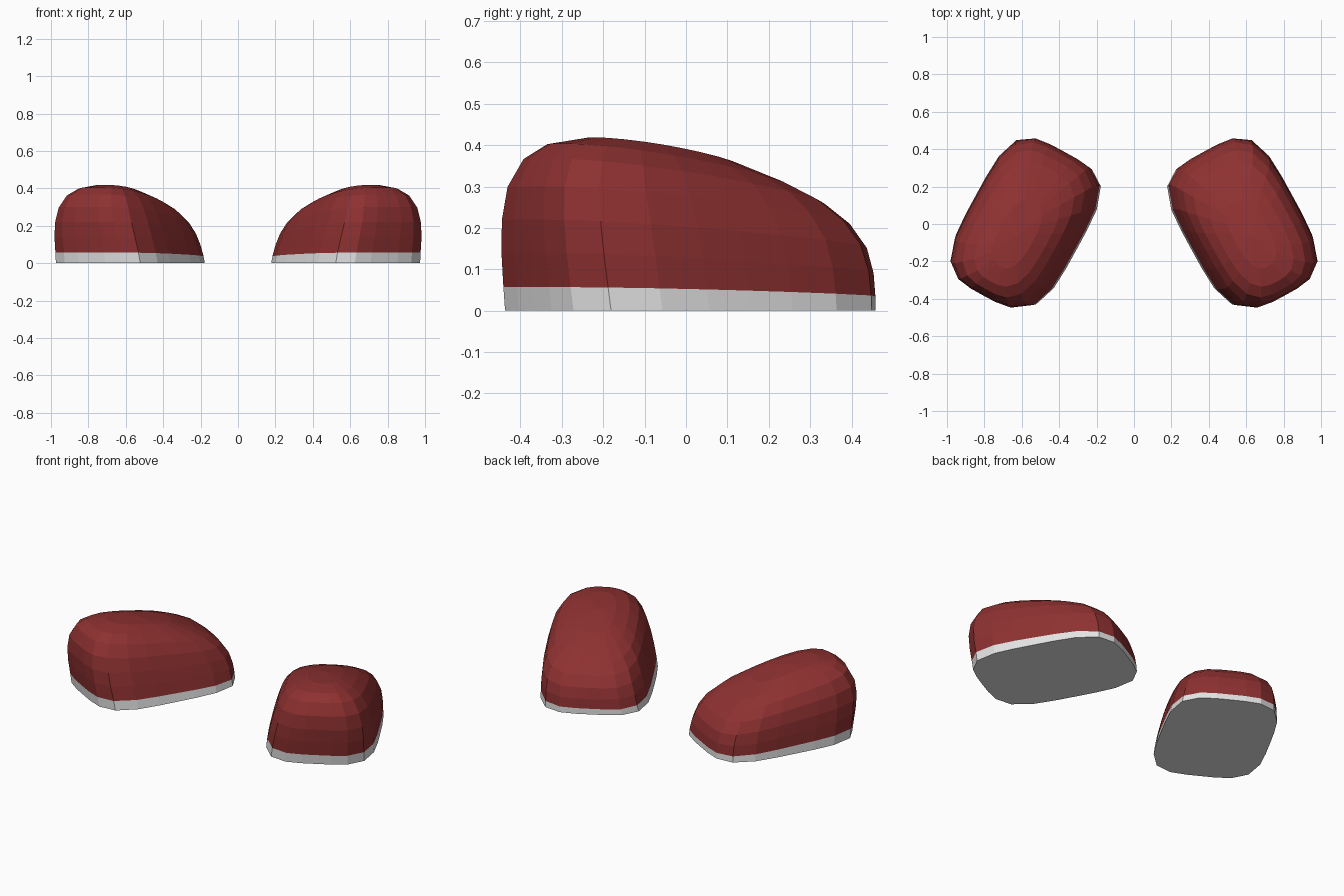
import bpy
import bmesh
import math

if "Cube" in bpy.data.objects:
    bpy.data.objects.remove(bpy.data.objects["Cube"])

SEGMENTS = 24
CENTRE = (0.588, 0.0)
TURN = math.radians(28.7)      # each shoe is turned toe-inward

# Cross-section rings, bottom to top:
# heel position, heel height, toe position, toe height, half width, side shift, corner squareness, crown
RINGS = [
    (-0.412, 0.000, 0.442, 0.000, 0.306, -0.006, 4.0, 0.0),
    (-0.420, 0.057, 0.442, 0.034, 0.301, -0.003, 4.0, 0.003),
    (-0.432, 0.140, 0.436, 0.090, 0.292, 0.004, 4.0, 0.005),
    (-0.440, 0.220, 0.420, 0.150, 0.280, 0.010, 3.8, 0.007),
    (-0.434, 0.300, 0.380, 0.208, 0.258, 0.012, 3.6, 0.010),
    (-0.404, 0.368, 0.325, 0.255, 0.220, 0.012, 3.3, 0.012),
    (-0.355, 0.404, 0.250, 0.297, 0.168, 0.010, 3.0, 0.012),
    (-0.260, 0.419, 0.130, 0.350, 0.095, 0.008, 2.6, 0.008),
]
TOP = (-0.07, 0.005, 0.402)


def place(u, v, z):
    """Turn length/width coordinates into position on the ground."""
    s, c = math.sin(TURN), math.cos(TURN)
    return (CENTRE[0] - s * u + c * v, CENTRE[1] + c * u + s * v, z)


def ring_points(ring):
    heel, heel_z, toe, toe_z, width, shift, power, crown = ring
    points = []
    for i in range(SEGMENTS):
        a = 2 * math.pi * i / SEGMENTS
        c, s = math.cos(a), math.sin(a)
        r = (abs(c) ** power + abs(s) ** power) ** (-1 / power)
        t = r * s
        u = (heel + toe) / 2 + (toe - heel) / 2 * t
        z = heel_z + (toe_z - heel_z) * (t + 1) / 2 + crown * (1 - t * t)
        points.append(place(u, width * r * c + shift, z))
    return points


def loft(name, rings, mat, cap_bottom=False, top=None):
    bm = bmesh.new()
    loops = [[bm.verts.new(p) for p in ring_points(r)] for r in rings]
    for lo, hi in zip(loops, loops[1:]):
        for i in range(SEGMENTS):
            j = (i + 1) % SEGMENTS
            bm.faces.new((lo[i], lo[j], hi[j], hi[i]))
    if cap_bottom:
        bm.faces.new(loops[0][::-1])
    if top:
        peak = bm.verts.new(place(*top))
        for i in range(SEGMENTS):
            bm.faces.new((loops[-1][i], loops[-1][(i + 1) % SEGMENTS], peak))
    mesh = bpy.data.meshes.new(name)
    bm.to_mesh(mesh)
    bm.free()
    mesh.materials.append(mat)
    obj = bpy.data.objects.new(name, mesh)
    bpy.context.collection.objects.link(obj)
    # Matching shoe on the other side
    mirror = obj.modifiers.new("pair", 'MIRROR')
    mirror.use_axis = (True, False, False)
    mirror.use_mirror_merge = False
    return obj


def material(name, colour):
    mat = bpy.data.materials.new(name)
    mat.diffuse_color = (*colour, 1.0)
    mat.use_nodes = True
    mat.node_tree.nodes["Principled BSDF"].inputs["Base Color"].default_value = mat.diffuse_color
    return mat


red = material("dark red", (0.27, 0.03, 0.03))
pale = material("pale grey", (0.78, 0.78, 0.78))

# Rubber soles and rounded uppers
loft("shoe_soles", RINGS[:2], pale, cap_bottom=True)
loft("shoe_uppers", RINGS[1:], red, top=TOP)
